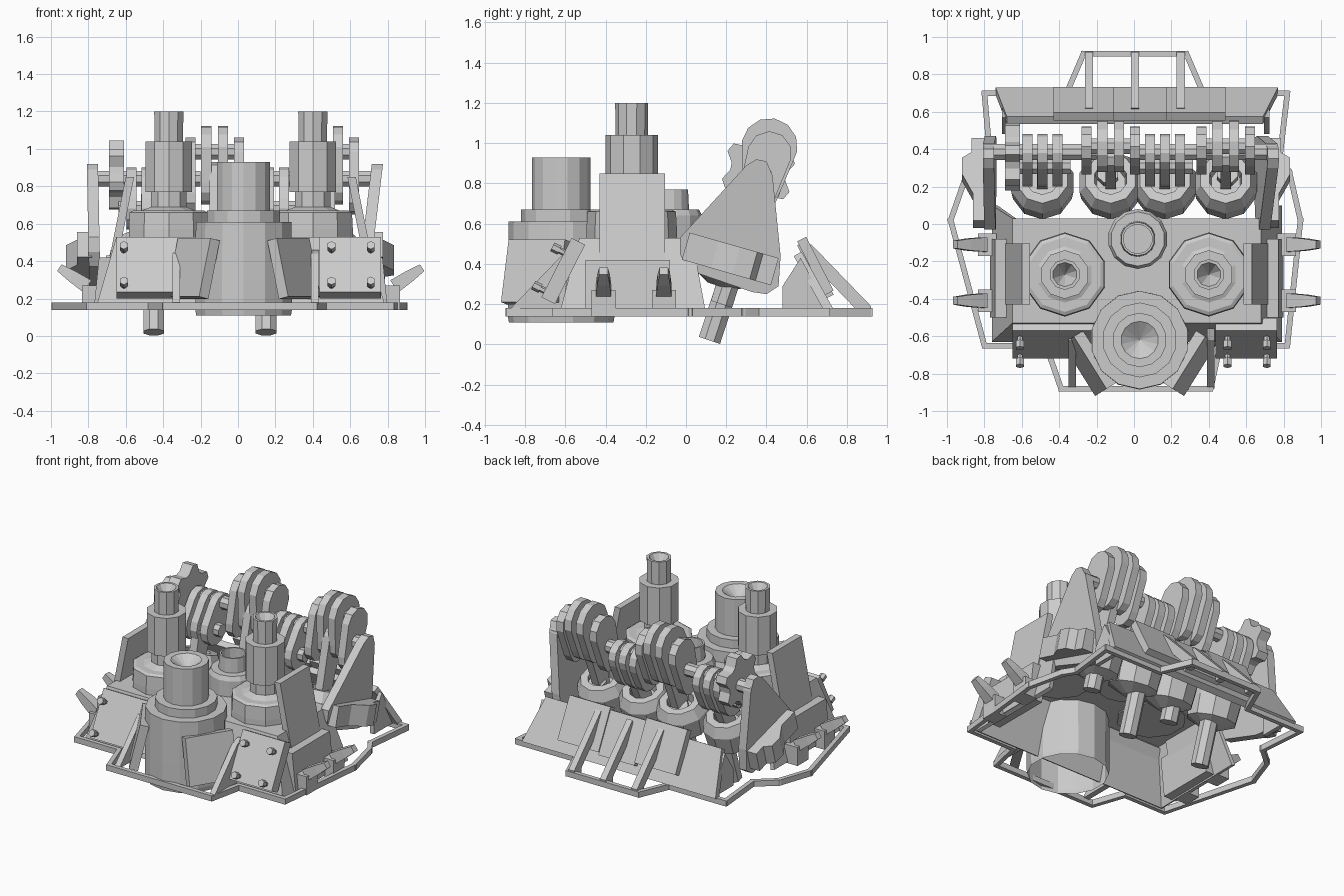
import bpy, bmesh
from math import cos, sin, pi, atan2, radians
from mathutils import Vector, Matrix, Euler

if "Cube" in bpy.data.objects:
    bpy.data.objects.remove(bpy.data.objects["Cube"])


def finish(name, bm):
    bmesh.ops.recalc_face_normals(bm, faces=bm.faces)
    me = bpy.data.meshes.new(name)
    bm.to_mesh(me)
    bm.free()
    ob = bpy.data.objects.new(name, me)
    bpy.context.collection.objects.link(ob)
    return ob


def box(name, loc, size, rot=(0, 0, 0)):
    bm = bmesh.new()
    m = Matrix.Translation(loc) @ Euler(rot).to_matrix().to_4x4() @ Matrix.Diagonal((*size, 1))
    bmesh.ops.create_cube(bm, size=1, matrix=m)
    return finish(name, bm)


def prism(name, pts, x0, x1, lean=0):
    """Extrude a (y, z) profile along x; lean shifts x with height."""
    bm = bmesh.new()
    a, b = [[bm.verts.new((x + lean * z, y, z)) for y, z in pts] for x in (x0, x1)]
    bm.faces.new(a)
    bm.faces.new(b)
    for i in range(len(pts)):
        j = (i + 1) % len(pts)
        bm.faces.new((a[i], a[j], b[j], b[i]))
    return finish(name, bm)


def lathe(name, loc, prof, n=12, axis=(0, 0, 1), cap=True):
    """Revolve (radius, height) steps round an axis; radius 0 closes to a point."""
    bm = bmesh.new()
    m = Matrix.Translation(loc) @ Vector((0, 0, 1)).rotation_difference(Vector(axis)).to_matrix().to_4x4()
    rings = [[bm.verts.new(m @ Vector((r * cos(2 * pi * (k + .5) / n), r * sin(2 * pi * (k + .5) / n), h)))
              for k in range(n)] for r, h in prof]
    for a, b in zip(rings, rings[1:]):
        for k in range(n):
            j = (k + 1) % n
            bm.faces.new((a[k], a[j], b[j], b[k]))
    if cap:
        bm.faces.new(rings[0])
    bmesh.ops.remove_doubles(bm, verts=bm.verts, dist=1e-5)
    return finish(name, bm)


def capsule(p, q, r0, r1, n=5):
    """Rounded link outline in (y, z) between two pins."""
    a = atan2(q[1] - p[1], q[0] - p[0])
    out = []
    for c, r, s in ((q, r1, a - pi / 2), (p, r0, a + pi / 2)):
        out += [(c[0] + r * cos(s + pi * i / n), c[1] + r * sin(s + pi * i / n)) for i in range(n + 1)]
    return out


# Base rail loop
rail = [(-.27, .91), (.28, .91), (.37, .7), (.82, .7), (.78, .36), (.83, .28), (.89, .02), (.82, -.65),
        (.46, -.65), (.41, -.88), (-.39, -.88), (-.47, -.65), (-.8, -.65), (-.98, .02), (-.9, .25),
        (-.77, .36), (-.8, .7), (-.36, .7)]
for i, p in enumerate(rail):
    a, b = Vector(p), Vector(rail[(i + 1) % len(rail)])
    d = b - a
    c = (a + b) / 2
    box("base_rail", (c.x, c.y, .16), (d.length + .025, .03, .04), (0, 0, atan2(d.y, d.x)))

# Front block: open shell, tapered walls under a flat deck
bm = bmesh.new()
lo = [bm.verts.new(p) for p in ((-.76, -.63, .15), (.79, -.63, .15), (.79, .1, .15), (-.76, .1, .15))]
hi = [bm.verts.new(p) for p in ((-.65, -.53, .53), (.68, -.53, .53), (.68, .03, .53), (-.65, .03, .53))]
bm.faces.new(hi)
for k in (0, 1, 3):
    j = (k + 1) % 4
    bm.faces.new((lo[k], lo[j], hi[j], hi[k]))
shell = finish("engine_block", bm)
mod = shell.modifiers.new("thickness", 'SOLIDIFY')
mod.thickness = .03

# Big front cylinder, open below, with concave cap
lathe("front_cylinder", (.03, -.62, 0), [(.26, .11), (.265, .14), (.265, .3), (.262, .61), (.2, .61), (.2, .67),
      (.145, .67), (.145, .93), (.1, .93), (0, .86)], 14, cap=False)

# Twin stacks and centre filler port
for x in (-.37, .40):
    lathe("exhaust_stack", (x, -.27, 0), [(.225, .5), (.225, .57), (.22, .66), (.2, .67), (.15, .67), (.1, .69),
          (.1, .77), (.13, .77), (.13, 1.04), (.08, 1.04), (.082, 1.2), (.065, 1.2), (0, 1.1)], 10)
lathe("filler_port", (.02, -.08, 0), [(.16, .5), (.16, .64), (.145, .67), (.095, .67), (.09, .77), (.078, .77),
      (.078, .68), (0, .68)], 14)

# Front access panels with bolts standing square to their faces
tilt = radians(-27)
for x, w, cols in ((-.43, .44, (-.61,)), (.6, .33, (.5, .71))):
    box("front_panel", (x, -.61, .365), (w, .075, .33), (tilt, 0, 0))
    for bx in cols:
        for z in (.47, .28):
            lathe("panel_bolt", (bx, -.575 - (.47 - z) * .5, z - .03), [(.016, 0), (.016, .06), (.024, .06),
                  (.024, .1), (0, .1)], 6, (0, -cos(tilt), -sin(tilt)))

# Flank plates and ribs beside the front cylinder
for s, x in ((-1, -.24), (1, .3)):
    box("flank_plate", (x, -.745, .36), (.06, .33, .32), (0, radians(-13) * s, radians(-32) * s))
for x in (-.33, .41):
    prism("front_rib", [(-.88, .17), (-.62, .17), (-.56, .46), (-.62, .44)], x - .02, x + .02)

# Side plates, side boxes and spikes, mirrored about the block centre
for s in (1, -1):
    X = lambda x: .015 + s * x
    prism("side_plate", [(-.43, .22), (-.105, .22), (-.105, .85), (-.43, .85)], X(.74), X(.785), -.2 * s)
    prism("side_step", [(-.5, .15), (-.08, .15), (-.08, .42), (-.5, .42)], X(.7), X(.8), -.1 * s)
    for y in (-.41, -.11):
        box("spike_mount", (X(.8), y, .205), (.1, .12, .13))
        lathe("side_spike", (X(.82), y, .265), [(.055, 0), (.045, .1), (.03, .18), (0, .18)], 4,
              (s * .18, 0, .12))

# Tilted rear cylinders with tubes below
ax = Vector((0, .31, .95))
throws = (-.49, -.125, .165, .49)
for x in throws:
    lathe("rear_cylinder", (x, .16, .27), [(.06, .02), (.165, .07), (.175, .2), (.14, .27), (.09, .27), (.08, .2),
          (0, .2)], 10, ax)
for x, low in ((-.45, .02), (-.14, .2), (.15, .02), (.5, .2)):
    lathe("piston_tube", (x, .11 + low * .33, low), [(.06, 0), (.06, .32), (0, .32)], 8, ax)

# Crankshaft: raised and lowered throws of paired webs, joined by short journals
for i, x in enumerate(throws):
    up = i % 2
    pin = (.415, .985) if up else (.31, .68)
    root = (.38, .8)
    for dx in ((-.045, .045) if up else (-.08, 0, .08)):
        prism("crank_web", capsule(root, pin, .1, .14 if up else .11, 6), x + dx - .027, x + dx + .027)
    if up:
        for dx in (-.13, .13):
            prism("outer_web", capsule((.35, .74), (.415, .95), .09, .11), x + dx - .027, x + dx + .027)
    lathe("crank_pin", (x - .15, *pin), [(.045, 0), (.045, .3), (0, .3)], 8, (1, 0, 0))
    prism("connecting_rod", capsule((.23, .44), (.36, .85) if up else pin, .05, .08), x - .028, x + .028)
for x0, x1 in ((-.8, -.4), (-.45, -.2), (0, .35), (.3, .76)):
    lathe("crank_journal", (x0, .385, .84), [(.045, 0), (.045, x1 - x0), (0, x1 - x0)], 8, (1, 0, 0))

# Star gear on the left end
gear = [((.185 if k % 4 in (0, 1) else .14) * cos(2 * pi * k / 24 + .2) + .36,
         (.185 if k % 4 in (0, 1) else .14) * sin(2 * pi * k / 24 + .2) + .86) for k in range(24)]
prism("end_gear", gear, -.69, -.61)

# End arms with clamp brackets
arm = [(-.03, .53), (-.03, .45), (.01, .37), (.33, .26), (.4, .25), (.46, .29), (.47, .44), (.43, .84),
       (.40, .91), (.35, .92), (.3, .89)]
for s, x, lean in ((-1, -.76, -.02), (1, .635, .12)):
    prism("end_arm", arm, x - .03, x + .03, lean)
    m = Matrix.Translation((-.82 if s < 0 else .735, .22, .425)) @ Matrix.Rotation(radians(-16), 4, 'X')
    # bracket outline runs along the arm foot, stepping outward in the middle
    bm = bmesh.new()
    prof = [(-.23, -.04), (-.23, .04), (-.08, .04), (.03, .1), (.12, .1), (.15, .05), (.23, .05), (.23, -.04)]
    f = bm.faces.new([bm.verts.new((s * o, y, -.07)) for y, o in prof])
    r = bmesh.ops.extrude_face_region(bm, geom=[f])
    bmesh.ops.translate(bm, vec=(0, 0, .14), verts=[v for v in r["geom"] if isinstance(v, bmesh.types.BMVert)])
    bm.transform(m)
    finish("arm_bracket", bm)

# Rear sloped wall with end gussets, hatch panels and support ribs
bm = bmesh.new()
vs = [bm.verts.new(p) for p in ((-.74, .71, .17), (.77, .71, .17), (.69, .555, .45), (-.68, .555, .45))]
bm.faces.new(vs)
wall = finish("rear_wall", bm)
mod = wall.modifiers.new("thickness", 'SOLIDIFY')
mod.thickness = .045
mod.offset = 0
for x in (-.69, .71):
    prism("rear_gusset", [(.48, .17), (.48, .29), (.57, .43), (.71, .17)], x - .015, x + .015)
for x, w in ((-.27, .32), (.03, .28), (.33, .32)):
    box("rear_hatch", (x, .643, .39 - .02 * (w < .3)), (w, .05, .3), (radians(27), 0, 0))
for x in (-.24, .005, .25):
    prism("rear_rib", [(.92, .15), (.92, .19), (.62, .5), (.6, .43), (.84, .18), (.84, .15)], x - .022, x + .022)
